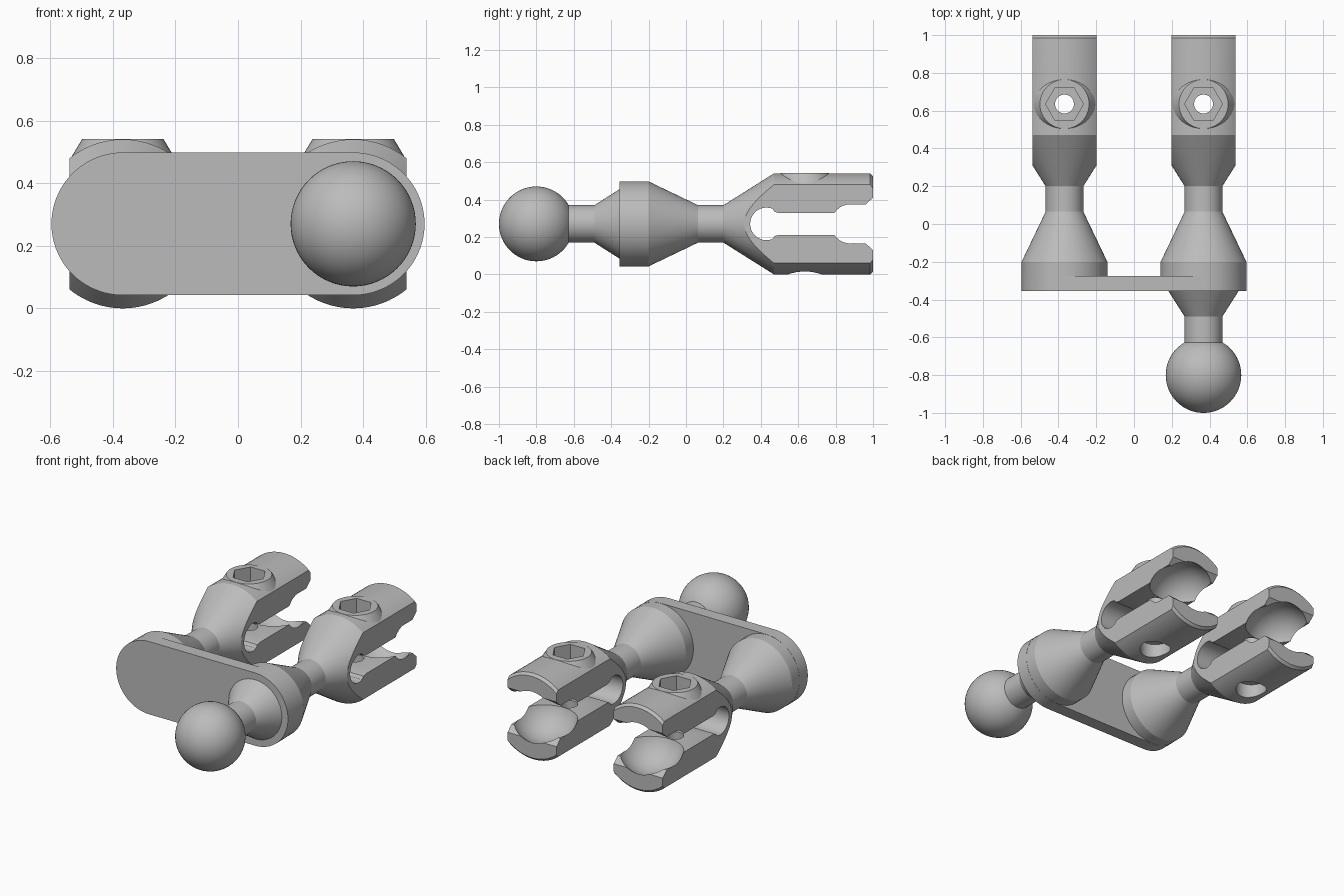
import bpy, bmesh
from math import pi, sin, cos, radians
from mathutils import Matrix, Vector

cube = bpy.data.objects.get("Cube")
if cube:
    bpy.data.objects.remove(cube, do_unlink=True)

AXIS_X, AXIS_Z = 0.368, 0.27      # arm centre lines
BOLT_Y = 0.635                    # clamp screw position
BALL_R = 0.2

grey = bpy.data.materials.new("plain grey")
grey.use_nodes = True
colour = (0.5, 0.5, 0.5, 1)
grey.diffuse_color = colour
grey.node_tree.nodes["Principled BSDF"].inputs["Base Color"].default_value = colour


def finish(name, bm):
    bmesh.ops.recalc_face_normals(bm, faces=bm.faces)
    mesh = bpy.data.meshes.new(name)
    bm.to_mesh(mesh)
    bm.free()
    mesh.materials.append(grey)
    obj = bpy.data.objects.new(name, mesh)
    bpy.context.collection.objects.link(obj)
    return obj


def lathe(name, profile, n=72):
    """Solid of revolution around y from (y, radius) points."""
    bm = bmesh.new()
    rings = [[bm.verts.new((r * cos(2 * pi * i / n), y, r * sin(2 * pi * i / n)))
              for i in range(n)] for y, r in profile]
    for a, b in zip(rings, rings[1:]):
        for i in range(n):
            j = (i + 1) % n
            bm.faces.new((a[i], a[j], b[j], b[i]))
    bm.faces.new(rings[0])
    bm.faces.new(rings[-1])
    return finish(name, bm)


def prism(name, points, offset):
    """Extrude a closed outline of 3D points by an offset."""
    bm = bmesh.new()
    face = bm.faces.new([bm.verts.new(p) for p in points])
    new = bmesh.ops.extrude_face_region(bm, geom=[face])["geom"]
    bmesh.ops.translate(bm, vec=Vector(offset),
                        verts=[v for v in new if isinstance(v, bmesh.types.BMVert)])
    return finish(name, bm)


def post(name, r_low, r_top, z0, z1, n=48):
    """Vertical round or hexagonal solid on the screw line."""
    bm = bmesh.new()
    turn = Matrix.Rotation(pi / 2, 4, 'Z')
    bmesh.ops.create_cone(bm, cap_ends=True, segments=n, radius1=r_low, radius2=r_top,
                          depth=z1 - z0,
                          matrix=Matrix.Translation((0, BOLT_Y, (z0 + z1) / 2)) @ turn)
    return finish(name, bm)


def sphere(name, y):
    bm = bmesh.new()
    bmesh.ops.create_uvsphere(bm, u_segments=64, v_segments=32, radius=BALL_R,
                              matrix=Matrix.Translation((0, y, 0)) @ Matrix.Rotation(pi / 2, 4, 'X'))
    return finish(name, bm)


def combine(target, tool, operation):
    mod = target.modifiers.new("combine", 'BOOLEAN')
    mod.operation, mod.solver, mod.object = operation, 'EXACT', tool
    bpy.context.view_layer.objects.active = target
    bpy.ops.object.modifier_apply(modifier=mod.name)
    bpy.data.objects.remove(tool, do_unlink=True)


def smooth(obj):
    bpy.ops.object.select_all(action='DESELECT')
    obj.select_set(True)
    bpy.context.view_layer.objects.active = obj
    bpy.ops.object.shade_smooth_by_angle(angle=radians(20))


# Arm: flared base, thin neck, wide clamp head
arm = lathe("right_clamp_arm", [(-0.34, 0.227), (-0.2, 0.227), (0.065, 0.1), (0.2, 0.1),
                                (0.47, 0.27), (0.985, 0.27), (1.0, 0.255)])

# Raised screw seat on top of the head
combine(arm, post("screw_seat", 0.19, 0.13, 0.171, 0.271), 'UNION')

# Flat sides of the clamp head
for side in (-1, 1):
    outline = [(side * 0.17, y, z) for y, z in ((0.2, -0.4), (1.1, -0.4), (1.1, 0.4), (0.2, 0.4))]
    combine(arm, prism("side_cutter", outline, (side * 0.2, 0, 0)), 'DIFFERENCE')

# Keyhole slot that opens into a chamfered mouth
upper = [(0.43 + 0.087 * cos(a), 0.087 * sin(a))
         for a in (pi - i * pi * 0.62 / 16 for i in range(17))]
upper += [(0.475, 0.064), (0.5, 0.058), (0.9, 0.058), (0.9, 0.104), (0.96, 0.104),
          (1.0, 0.14), (1.05, 0.185)]
slot = upper + [(y, -z) for y, z in reversed(upper[1:])]
combine(arm, prism("slot_cutter", [(-0.3, y, z) for y, z in slot], (0.6, 0, 0)), 'DIFFERENCE')

# Ball pocket, screw hole, hexagon recess and lower counterbore
combine(arm, sphere("pocket_cutter", 0.88), 'DIFFERENCE')
combine(arm, post("hole_cutter", 0.05, 0.05, -0.4, 0.4), 'DIFFERENCE')
hexagon = post("hexagon_cutter", 0.1, 0.1, 0.17, 0.4, 6)
hexagon.data.transform(Matrix.Translation((0, BOLT_Y, 0)) @ Matrix.Rotation(pi / 2, 4, 'Z')
                       @ Matrix.Translation((0, -BOLT_Y, 0)))
# keep the corners pointing sideways
if max(v.co.x for v in hexagon.data.vertices) < 0.095:
    hexagon.data.transform(Matrix.Translation((0, BOLT_Y, 0)) @ Matrix.Rotation(pi / 6, 4, 'Z')
                           @ Matrix.Translation((0, -BOLT_Y, 0)))
combine(arm, hexagon, 'DIFFERENCE')
combine(arm, post("counterbore_cutter", 0.09, 0.09, -0.4, -0.18), 'DIFFERENCE')

smooth(arm)
arm.location = (-AXIS_X, 0, AXIS_Z)
twin = arm.copy()
twin.name = "left_clamp_arm"
twin.location.x = AXIS_X
bpy.context.collection.objects.link(twin)

# Rounded plate that joins both arms
R = 0.228
ends = [(s * AXIS_X + R * cos(a), R * sin(a))
        for s, start in ((1, -pi / 2), (-1, pi / 2))
        for a in (start + i * pi / 36 for i in range(37))]
plate = prism("joining_plate", [(x, -0.356, z) for x, z in ends], (0, 0.081, 0))
plate.location.z = AXIS_Z
smooth(plate)

# Ball stud on the front
stud = lathe("ball_stud_neck", [(-0.7, 0.1), (-0.49, 0.1), (-0.355, 0.186), (-0.34, 0.186)])
ball = sphere("ball", -0.8)
for part in (stud, ball):
    smooth(part)
    part.location = (AXIS_X, 0, AXIS_Z)
